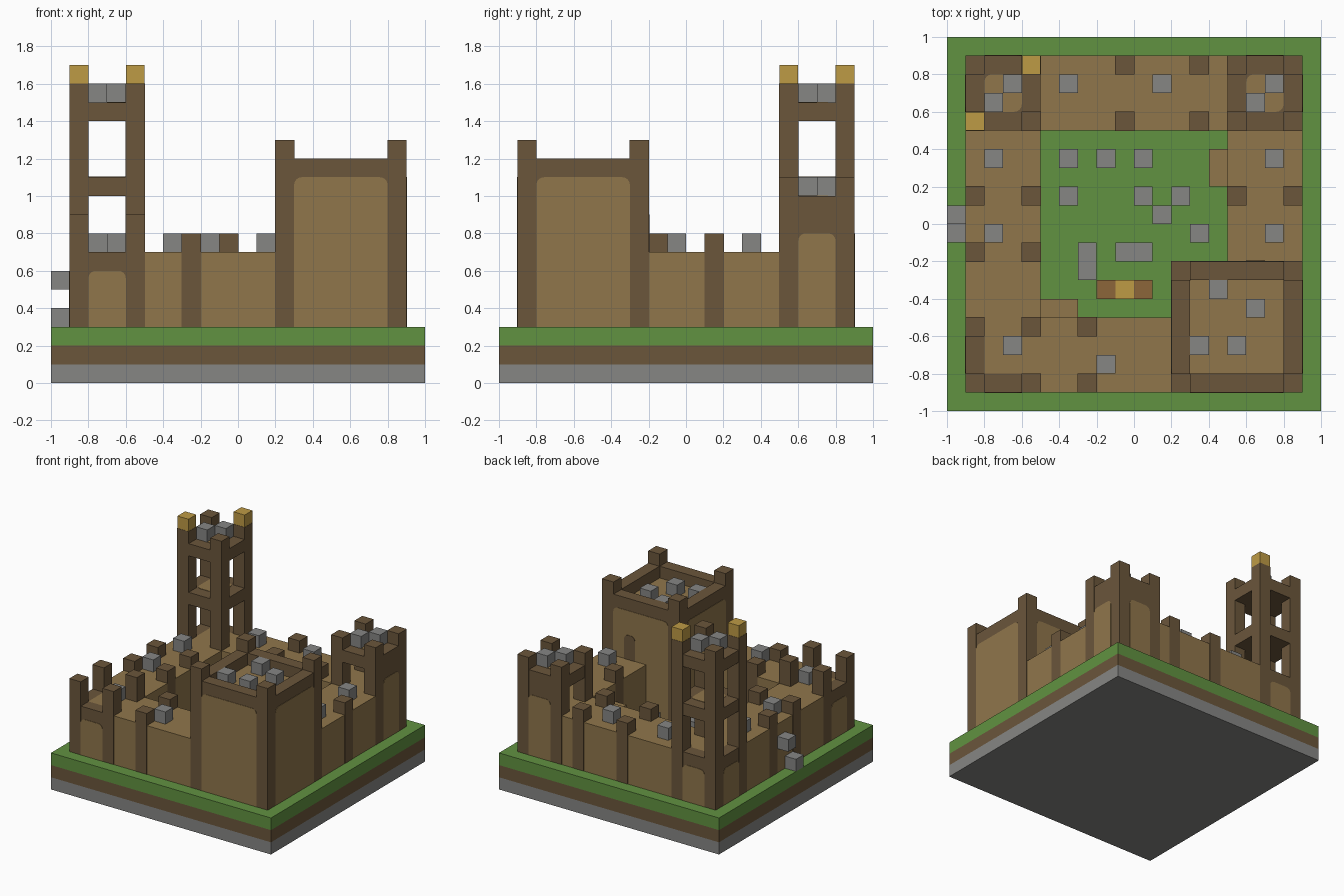
import bpy, bmesh, math
from mathutils import Matrix, Vector

old = bpy.data.objects.get("Cube")
if old:
    bpy.data.objects.remove(old)

U = 0.1       # one building block
EPS = 0.002   # posts stand slightly proud of the walls


def material(name, rgb):
    lin = [((c / 255 + 0.055) / 1.055) ** 2.4 for c in rgb] + [1]
    m = bpy.data.materials.new(name)
    m.use_nodes = True
    m.diffuse_color = lin
    m.node_tree.nodes["Principled BSDF"].inputs["Base Color"].default_value = lin
    return m


TAN = material("tan plaster", (144, 118, 75))
BROWN = material("brown timber", (107, 86, 59))
GREEN = material("grass green", (97, 146, 65))
GREY = material("stone grey", (134, 134, 132))
GOLD = material("gold", (190, 155, 69))
WOOD = material("warm wood", (140, 102, 58))


def finish(name, bm, mat):
    mesh = bpy.data.meshes.new(name)
    bmesh.ops.recalc_face_normals(bm, faces=bm.faces)
    bm.to_mesh(mesh)
    bm.free()
    mesh.materials.append(mat)
    ob = bpy.data.objects.new(name, mesh)
    bpy.context.collection.objects.link(ob)
    return ob


def add_box(bm, x, y, z, grow=0):
    """x, y and z are (low, high) pairs counted in blocks."""
    spans = [(x, grow), (y, grow), (z, 0)]
    mid = Vector([(a + b) / 2 * U for (a, b), g in spans])
    size = [abs(b - a) * U + 2 * g for (a, b), g in spans]
    bmesh.ops.create_cube(bm, size=1, matrix=Matrix.Translation(mid) @ Matrix.Diagonal((*size, 1)))


def box(name, mat, x, y, z, grow=0):
    bm = bmesh.new()
    add_box(bm, x, y, z, grow)
    return finish(name, bm, mat)


def blocks(name, mat, cells, z):
    bm = bmesh.new()
    for x, y in cells:
        add_box(bm, (x, x + 1), (y, y + 1), (z, z + 1))
    return finish(name, bm, mat)


def posts(name, cells, z):
    bm = bmesh.new()
    for x, y in cells:
        add_box(bm, (x, x + 1), (y, y + 1), z, EPS)
    return finish(name, bm, BROWN)


def panel(name, mat, origin, right, up, w, h, all_round=False, lift=0.003):
    """Thin plate with rounded top corners; origin is the middle of its lower edge."""
    r = 0.04
    w, h = w * U, h * U
    right, up = Vector(right), Vector(up)
    corners = [(w / 2 - r, h - r, 0), (-w / 2 + r, h - r, 90)]
    if all_round:
        corners += [(-w / 2 + r, r, 180), (w / 2 - r, r, 270)]
    pts = []
    for cx, cy, start in corners:
        for k in range(5):
            a = math.radians(start + k * 22.5)
            pts.append((cx + r * math.cos(a), cy + r * math.sin(a)))
    if not all_round:
        pts += [(-w / 2, 0), (w / 2, 0)]
    bm = bmesh.new()
    base = Vector(origin) * U
    face = bm.faces.new([bm.verts.new(base + right * u + up * v) for u, v in pts])
    out = bmesh.ops.extrude_face_region(bm, geom=[face])
    moved = [v for v in out["geom"] if isinstance(v, bmesh.types.BMVert)]
    bmesh.ops.translate(bm, verts=moved, vec=right.cross(up) * lift)
    return finish(name, bm, mat)


# Layered ground
for name, mat, z in (("stone_layer", GREY, 0), ("soil_layer", BROWN, 1), ("grass_layer", GREEN, 2)):
    box(name, mat, (-10, 10), (-10, 10), (z, z + 1))

# Walkway walls
box("left_side_wall", TAN, (-9, -5), (-5, 5), (3, 7))
box("front_wall", TAN, (-5, 2), (-9, -5), (3, 7))
box("back_wall", TAN, (-5, 5), (5, 9), (3, 7))
box("right_side_wall", TAN, (5, 9), (-2, 5), (3, 7))
posts("wall_posts", [(-9, 1), (-6, 1), (-9, -2), (-6, -2), (-3, -9), (-3, -6), (-1, 8), (-1, 5),
                     (3, 8), (3, 5), (5, 1), (8, 1)], (3, 8))


# Corner towers: closed outer walls, open inner sides, slabs above
def tower(name, sx, sy, wall_top, post_top, slabs):
    def span(s, a, b):
        return tuple(sorted((s * a, s * b)))
    box(name + "_floor", TAN, span(sx, 5, 8), span(sy, 5, 8), (3, 7))
    box(name + "_side_wall", BROWN, span(sx, 8, 9), span(sy, 5, 9), (3, wall_top))
    box(name + "_end_wall", BROWN, span(sx, 5, 8), span(sy, 8, 9), (3, wall_top))
    panel(name + "_side_panel", TAN, (sx * 9, sy * 7, 3), (0, sx, 0), (0, 0, 1), 2, wall_top - 4)
    panel(name + "_end_panel", TAN, (sx * 7, sy * 9, 3), (-sy, 0, 0), (0, 0, 1), 2, wall_top - 4)
    for i, z in enumerate(slabs):
        box(f"{name}_slab_{i}", BROWN, span(sx, 5, 9), span(sy, 5, 9), (z, z + 1))
        panel(f"{name}_slab_panel_{i}", TAN, (sx * 7, sy * 7 - 1, z + 1), (1, 0, 0), (0, 1, 0), 2, 2, True)
    posts(name + "_posts", [(span(sx, a, a + 1)[0], span(sy, b, b + 1)[0])
                            for a in (5, 8) for b in (5, 8)], (3, post_top))


tower("front_corner_tower", -1, -1, 7, 9, [])
tower("back_corner_tower", 1, 1, 9, 11, [9])
tower("tall_tower", -1, 1, 7, 16, [10, 14])
blocks("tall_tower_gold_caps", GOLD, [(-9, 5), (-6, 8)], 16)

# Keep with raised rim
box("keep_body", BROWN, (2, 9), (-9, -2), (3, 11))
box("keep_floor", TAN, (3, 8), (-8, -3), (11, 11.03))
for i, (x, y) in enumerate([((2, 9), (-9, -8)), ((2, 9), (-3, -2)), ((2, 3), (-8, -3)), ((8, 9), (-8, -3))]):
    box(f"keep_rim_{i}", BROWN, x, y, (11, 12))
posts("keep_posts", [(2, -9), (8, -9), (2, -3), (8, -3)], (3, 13))
for name, dx, dy in (("front", 0, -1), ("back", 0, 1), ("left", 1, 0), ("right", -1, 0)):
    panel(f"keep_{name}_panel", TAN, (5.5 + dx * 3.5, -5.5 + dy * 3.5, 3), (-dy, dx, 0), (0, 0, 1), 5, 8)
panel("keep_door", BROWN, (6.5, -2, 7), (-1, 0, 0), (0, 0, 1), 1, 2, lift=0.006)

# Courtyard steps and seat
for name, x, y in (("front_step", (-5, -3), (-5, -4)), ("side_step", (4, 5), (2, 4))):
    box(name, TAN, x, y, (3, 5.5))
blocks("seat_sides", WOOD, [(-2, -4), (0, -4)], 3)
blocks("seat_middle", GOLD, [(-1, -4)], 3)

# Loose stones at each level
blocks("courtyard_stones", GREY, [(-4, 3), (-2, 3), (0, 3), (-4, 1), (0, 1), (2, 1), (1, 0), (3, -1), (-3, -2),
                                  (-3, -3), (-1, -2), (0, -2), (-10, -1)], 3)
blocks("outer_stone", GREY, [(-10, 0)], 5)
blocks("wall_stones", GREY, [(-8, 3), (-8, -1), (-7, -7), (-2, -8), (7, 3), (7, -1), (-4, 7), (1, 7)], 7)
blocks("back_tower_stones", GREY, [(7, 7), (6, 6)], 10)
blocks("keep_stones", GREY, [(4, -4), (6, -5), (3, -7), (5, -7)], 11)
blocks("tall_tower_stones", GREY, [(-7, 7), (-8, 6)], 15)
